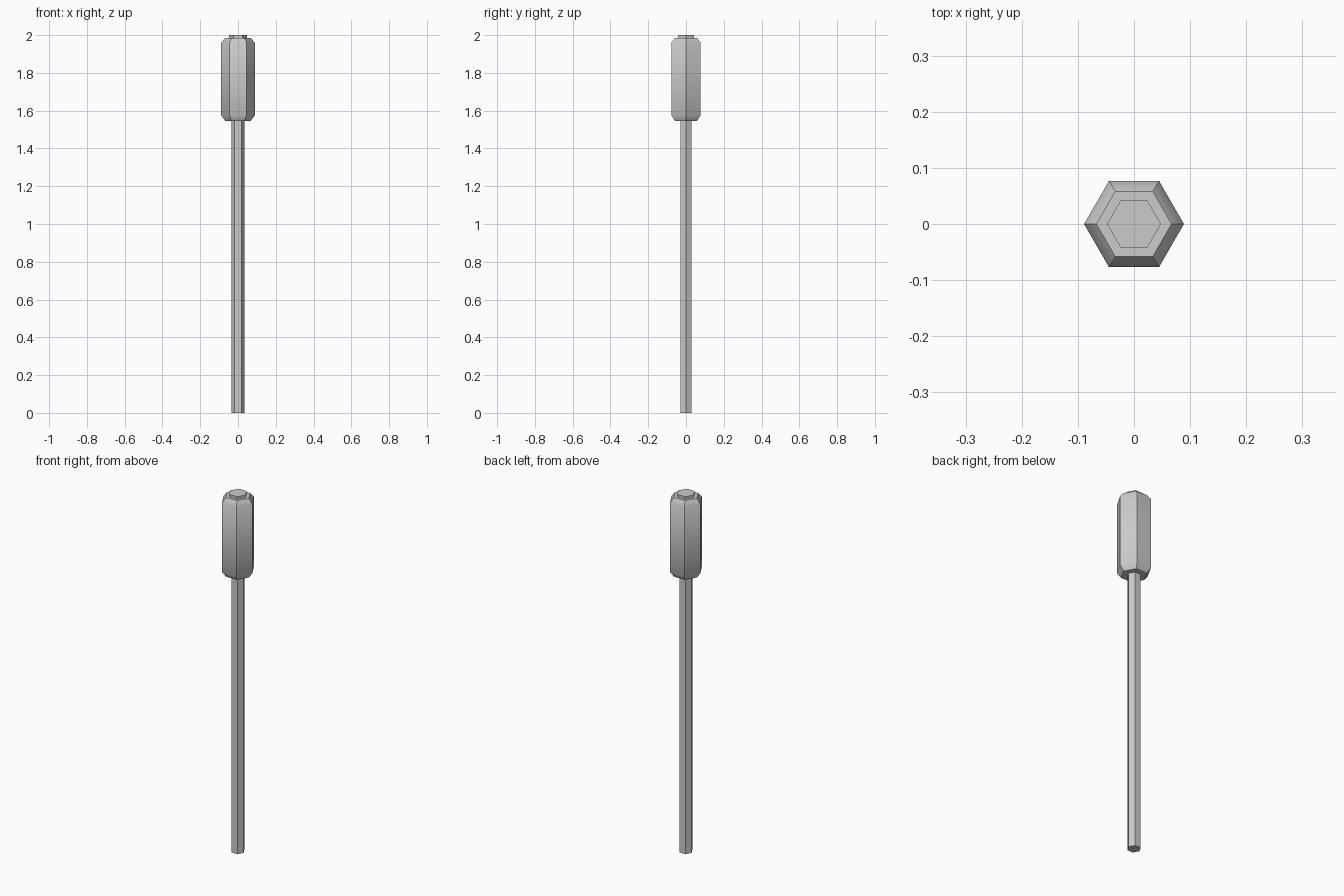
import bpy, bmesh
from math import cos, sin, pi, radians

if "Cube" in bpy.data.objects:
    bpy.data.objects.remove(bpy.data.objects["Cube"])


def hex_loft(name, profile, smooth=False):
    """Six-sided closed solid from (radius, z) rings, corners on the x axis."""
    bm = bmesh.new()
    rings = [[bm.verts.new((r * cos(i * pi / 3), r * sin(i * pi / 3), z))
              for i in range(6)] for r, z in profile]
    for low, high in zip(rings, rings[1:]):
        for i in range(6):
            j = (i + 1) % 6
            bm.faces.new((low[i], low[j], high[j], high[i]))
    bm.faces.new(rings[0][::-1])
    bm.faces.new(rings[-1])
    mesh = bpy.data.meshes.new(name)
    bm.to_mesh(mesh)
    bm.free()
    obj = bpy.data.objects.new(name, mesh)
    bpy.context.collection.objects.link(obj)
    if smooth:
        bpy.ops.object.select_all(action='DESELECT')
        obj.select_set(True)
        bpy.context.view_layer.objects.active = obj
        bpy.ops.object.shade_smooth_by_angle(angle=radians(45))
    return obj


# Long thin shaft
hex_loft("shaft", [(0.035, 0), (0.035, 1.545)])

# Chamfered head, softly shaded across the chamfers
hex_loft("head", [(0.067, 1.545), (0.089, 1.575),
                  (0.089, 1.96), (0.067, 1.986)], smooth=True)

# Small raised cap on the head
hex_loft("top_cap", [(0.048, 1.986), (0.048, 2.0)])
